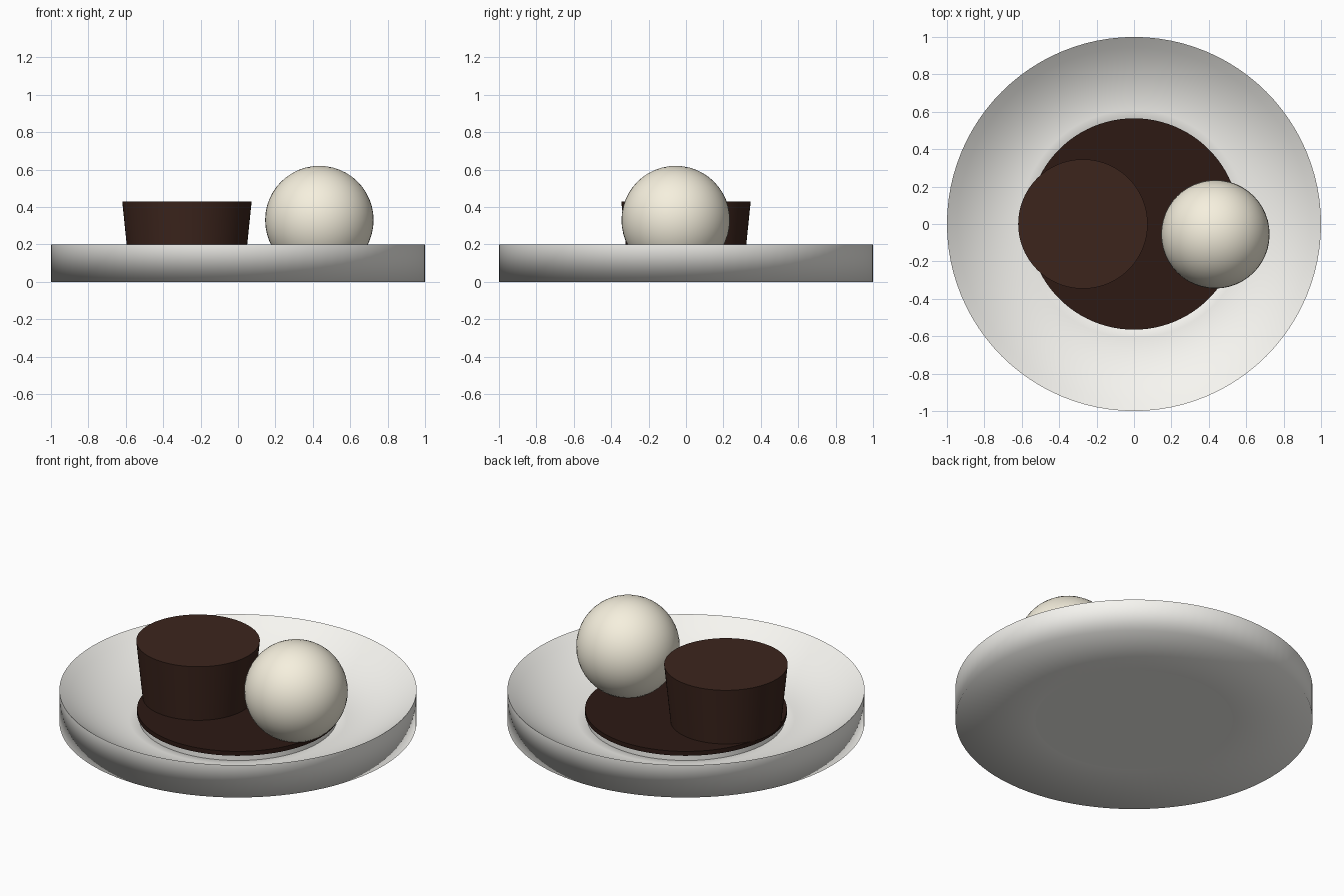
import bpy, bmesh, math

if "Cube" in bpy.data.objects:
    bpy.data.objects.remove(bpy.data.objects["Cube"])

SEG = 96
SHARP = math.radians(30)


def colour(name, rgb):
    mat = bpy.data.materials.new(name)
    mat.diffuse_color = (*rgb, 1.0)
    mat.use_nodes = True
    mat.node_tree.nodes["Principled BSDF"].inputs["Base Color"].default_value = mat.diffuse_color
    return mat


def lathe(name, profile, mat, location=(0, 0, 0), sharp=lambda e: e.calc_face_angle(0) > SHARP):
    """Revolve a closed (radius, z) outline around the z axis."""
    bm = bmesh.new()
    verts = [bm.verts.new((r, 0, z)) for r, z in profile]
    edges = [bm.edges.new(pair) for pair in zip(verts, verts[1:])]
    bmesh.ops.spin(bm, geom=verts + edges, cent=(0, 0, 0), axis=(0, 0, 1),
                   angle=math.tau, steps=SEG)
    bmesh.ops.remove_doubles(bm, verts=bm.verts, dist=1e-4)
    bmesh.ops.recalc_face_normals(bm, faces=bm.faces)
    for face in bm.faces:
        face.smooth = True
    for edge in bm.edges:
        edge.smooth = not sharp(edge)
    mesh = bpy.data.meshes.new(name)
    bm.to_mesh(mesh)
    bm.free()
    obj = bpy.data.objects.new(name, mesh)
    obj.location = location
    bpy.context.collection.objects.link(obj)
    mesh.materials.append(mat)
    return obj


porcelain = colour("porcelain", (0.93, 0.92, 0.88))
cake_brown = colour("cake_brown", (0.045, 0.018, 0.012))
sauce_brown = colour("sauce_brown", (0.026, 0.010, 0.007))
cream = colour("cream", (0.92, 0.87, 0.73))

# Dished plate ring: flat base, upright wall, bowl curving up to a crisp rim
bowl = [(0.553 + 0.447 * t, 0.02 + 0.18 * t * t) for t in (i / 8 for i in range(8, -1, -1))]
plate = lathe("plate", [(0.553, 0), (1, 0)] + bowl + [(0.553, 0)], porcelain,
              sharp=lambda e: all(v.co.z > 0.19 for v in e.verts))
weighted = plate.modifiers.new("soft_base", "WEIGHTED_NORMAL")
weighted.mode = "FACE_AREA"
weighted.keep_sharp = True

# Solid middle of the plate
lathe("plate_centre", [(0, 0), (0.553, 0), (0.553, 0.055), (0, 0.055)], porcelain)

# Thin round pool of sauce on the plate centre
lathe("sauce", [(0, 0.055), (0.565, 0.055), (0.565, 0.082), (0, 0.082)], sauce_brown)

# Small cake, slightly wider at the top
lathe("cake", [(0, 0.08), (0.31, 0.08), (0.346, 0.43), (0, 0.43)], cake_brown,
      (-0.273, 0, 0))

# Scoop of ice cream
bpy.ops.mesh.primitive_uv_sphere_add(segments=48, ring_count=24, radius=0.29,
                                     location=(0.435, -0.055, 0.33))
scoop = bpy.context.object
scoop.name = "ice_cream_scoop"
scoop.data.materials.append(cream)
bpy.ops.object.shade_smooth()
